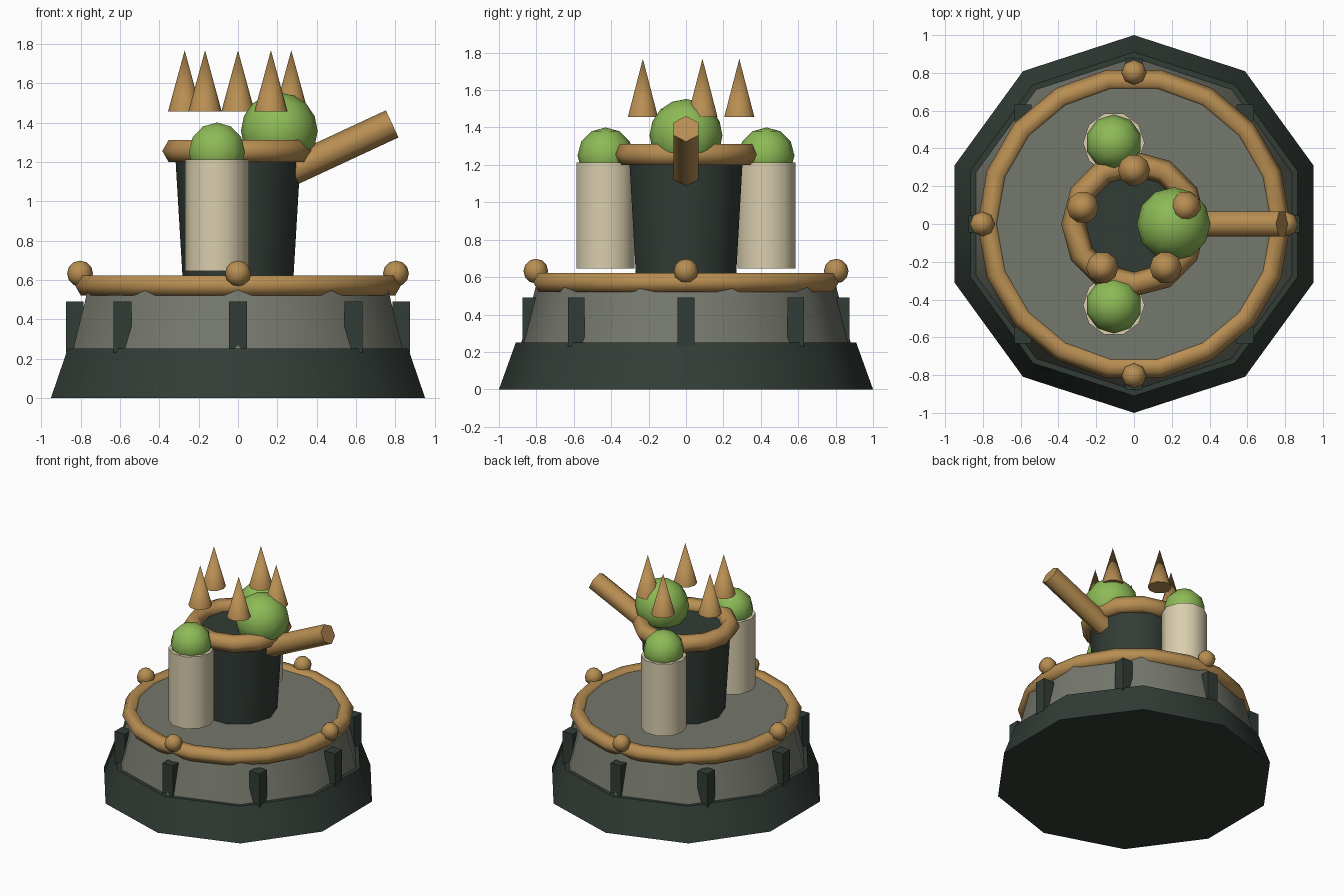
import bpy
import bmesh
import math
from mathutils import Matrix, Vector

if "Cube" in bpy.data.objects:
    bpy.data.objects.remove(bpy.data.objects["Cube"], do_unlink=True)


def linear(c):
    c /= 255
    return c / 12.92 if c <= 0.04045 else ((c + 0.055) / 1.055) ** 2.4


def material(name, *rgb):
    colour = (*[linear(c) for c in rgb], 1)
    m = bpy.data.materials.new(name)
    m.use_nodes = True
    m.diffuse_color = colour
    bsdf = next(n for n in m.node_tree.nodes if n.type == 'BSDF_PRINCIPLED')
    bsdf.inputs["Base Color"].default_value = colour
    return m


dark = material("dark slate", 50, 60, 54)
grey = material("stone grey", 117, 120, 109)
wood = material("tan wood", 184, 142, 82)
green = material("leaf green", 141, 186, 86)
cream = material("cream", 217, 206, 174)


def finish(obj, name, mat):
    """Name, colour and shade the object, keeping hard rims sharp."""
    obj.name = obj.data.name = name
    obj.data.materials.append(mat)
    bpy.ops.object.select_all(action='DESELECT')
    obj.select_set(True)
    bpy.context.view_layer.objects.active = obj
    bpy.ops.object.shade_smooth_by_angle(angle=math.radians(65))
    return obj


def from_bmesh(bm, name, mat):
    mesh = bpy.data.meshes.new(name)
    bm.to_mesh(mesh)
    bm.free()
    obj = bpy.data.objects.new(name, mesh)
    bpy.context.collection.objects.link(obj)
    return finish(obj, name, mat)


def drum(name, mat, sides, r1, r2, start, end, turn=90):
    """Tapered prism between two points; turn spins it about its axis."""
    start, end = Vector(start), Vector(end)
    axis = end - start
    tilt = Matrix.Rotation(math.atan2(axis.x, axis.z), 4, 'Y')
    place = (Matrix.Translation((start + end) / 2) @ tilt
             @ Matrix.Rotation(math.radians(turn), 4, 'Z'))
    bm = bmesh.new()
    bmesh.ops.create_cone(bm, cap_ends=True, segments=sides, radius1=r1,
                          radius2=r2, depth=axis.length, matrix=place)
    return from_bmesh(bm, name, mat)


def ball(name, mat, radius, centre, sides, rings):
    bm = bmesh.new()
    bmesh.ops.create_uvsphere(bm, u_segments=sides, v_segments=rings,
                              radius=radius, matrix=Matrix.Translation(centre))
    return from_bmesh(bm, name, mat)


def ring(name, major, minor, sides, z):
    bpy.ops.mesh.primitive_torus_add(location=(0, 0, z), major_radius=major,
                                     minor_radius=minor, major_segments=sides,
                                     minor_segments=6)
    return finish(bpy.context.object, name, wood)


# Base plinth and stone wall with the deck on top
drum("base_plinth", dark, 10, 1, 0.91, (0, 0, 0), (0, 0, 0.25), turn=0)
drum("stone_wall", grey, 10, 0.88, 0.79, (0, 0, 0.25), (0, 0, 0.6), turn=0)
ring("deck_rail", 0.77, 0.059, 18, 0.572)

# Buttresses around the wall
for i in range(8):
    a = i * math.pi / 4
    bm = bmesh.new()
    place = Matrix.Translation((0.83 * math.cos(a), 0.83 * math.sin(a), 0.36))
    bmesh.ops.create_cube(bm, size=1, matrix=place @ Matrix.Diagonal((0.09, 0.09, 0.26, 1)))
    from_bmesh(bm, f"buttress_{i + 1}", dark)

# Knobs on the deck rail
for i in range(4):
    a = i * math.pi / 2
    ball(f"rail_knob_{i + 1}", wood, 0.066,
         (0.803 * math.cos(a), 0.803 * math.sin(a), 0.632), 8, 6)

# Central tower with its collar and slanted barrel
drum("tower", dark, 10, 0.28, 0.32, (0, 0, 0.58), (0, 0, 1.25))
ring("tower_collar", 0.32, 0.065, 12, 1.255)
drum("barrel", wood, 6, 0.076, 0.076, (0.24, 0, 1.14), (0.784, 0, 1.393))
ball("tower_dome", green, 0.195, (0.21, 0, 1.357), 12, 8)

# Floating crown of spikes
for i in range(5):
    a = math.radians(90 + 72 * i)
    x, y = 0.285 * math.cos(a), 0.285 * math.sin(a)
    drum(f"crown_spike_{i + 1}", wood, 10, 0.085, 0, (x, y, 1.455), (x, y, 1.767))

# Side columns with green caps
for side, y in (("front", -0.43), ("back", 0.43)):
    drum(f"{side}_column", cream, 10, 0.163, 0.163, (-0.107, y, 0.645), (-0.107, y, 1.212))
    ball(f"{side}_column_cap", green, 0.15, (-0.107, y, 1.25), 10, 6)
